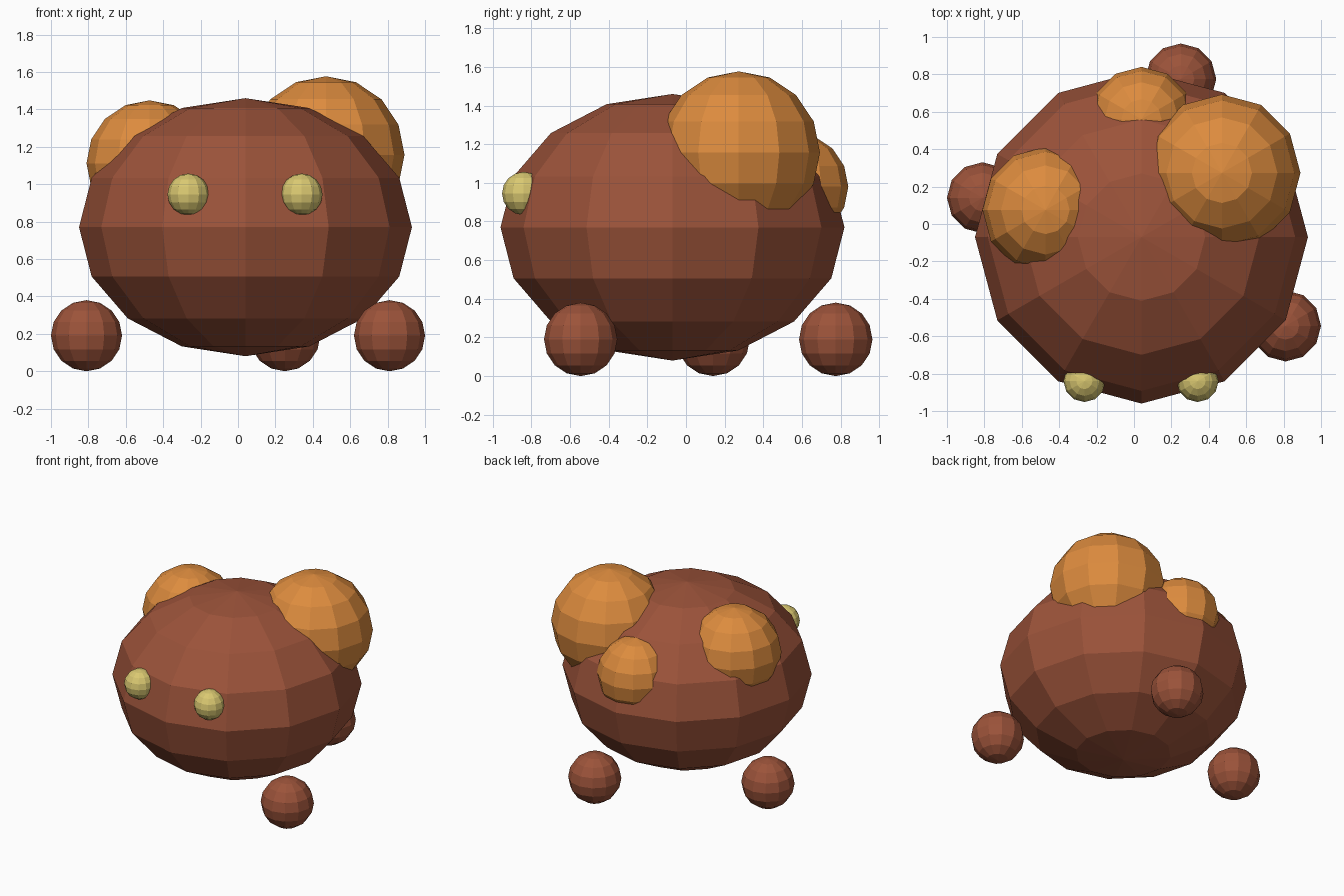
import bpy

cube = bpy.data.objects.get("Cube")
if cube:
    bpy.data.objects.remove(cube, do_unlink=True)


def make_material(name, color):
    mat = bpy.data.materials.new(name)
    mat.use_nodes = True
    mat.diffuse_color = (*color, 1)
    mat.node_tree.nodes["Principled BSDF"].inputs["Base Color"].default_value = (*color, 1)
    return mat


brown = make_material("reddish brown", (0.33, 0.086, 0.042))
orange = make_material("warm orange", (0.72, 0.26, 0.048))
yellow = make_material("pale yellow", (0.70, 0.58, 0.165))


def ball(name, center, radius, mat, squash=1.0):
    """Flat-shaded faceted ball, optionally squashed in height."""
    bpy.ops.mesh.primitive_uv_sphere_add(segments=12, ring_count=8, radius=radius, location=center)
    obj = bpy.context.object
    obj.name = name
    obj.scale.z = squash
    obj.data.materials.append(mat)
    bpy.ops.object.shade_flat()
    return obj


# Squat round body
ball("body", (0.04, -0.07, 0.77), 0.89, brown, squash=0.775)

# Eyes sunk into the front
for side, x in (("right", -0.265), ("left", 0.34)):
    ball(side + "_eye", (x, -0.84, 0.945), 0.112, yellow)

# Three loose round feet
FOOT = 0.19
for name, x, y in (("left_foot", 0.81, -0.545),
                   ("right_foot", -0.81, 0.14),
                   ("back_foot", 0.25, 0.775)):
    ball(name, (x, y, FOOT), FOOT, brown)

# Lumps growing out of the upper body
ball("left_lump", (0.47, 0.273, 1.157), 0.42, orange)
ball("right_lump", (-0.473, 0.075, 1.111), 0.337, orange)
ball("back_lump", (0.04, 0.56, 0.98), 0.28, orange)
